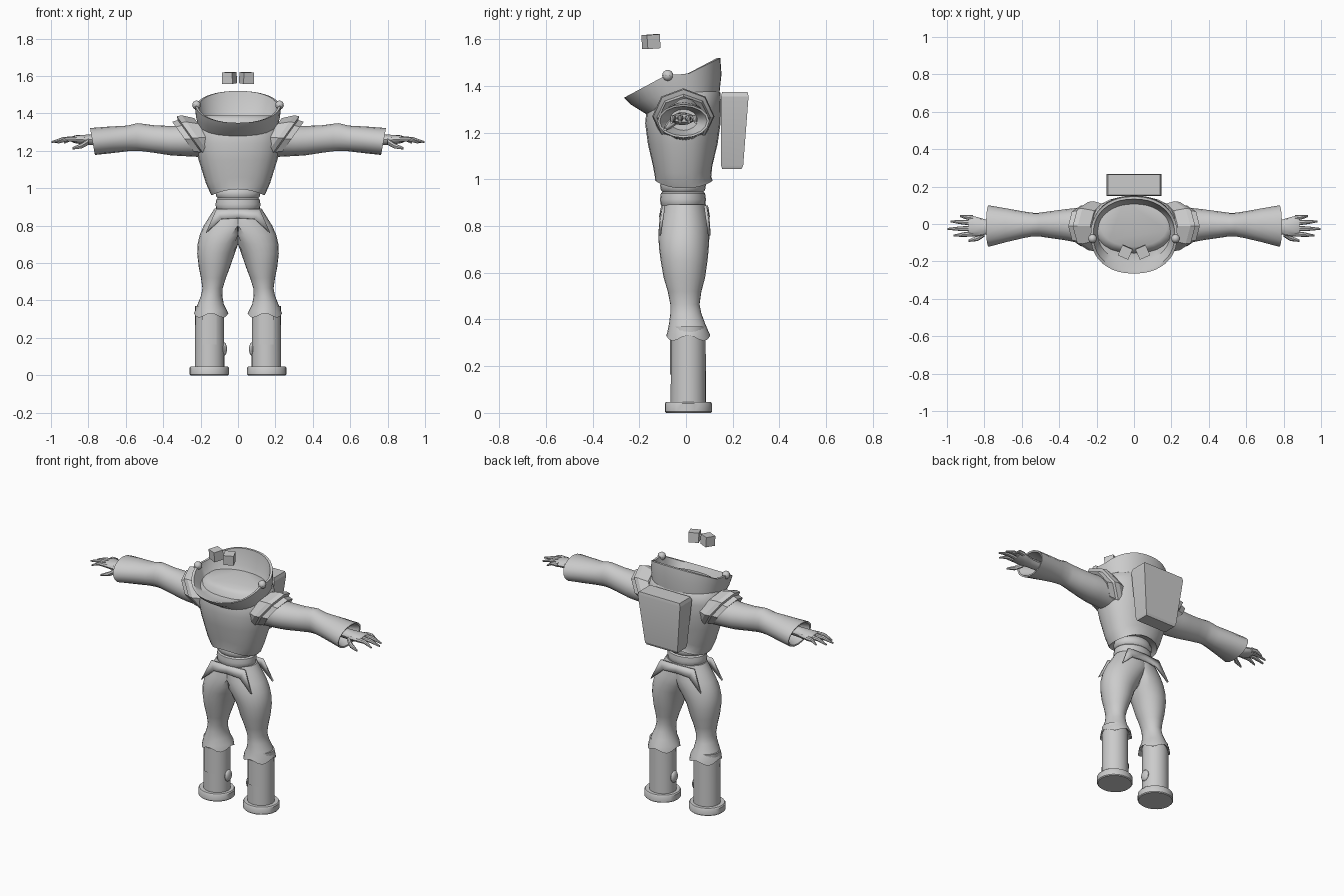
import bpy, bmesh, math
from mathutils import Vector, Matrix

if "Cube" in bpy.data.objects:
    bpy.data.objects.remove(bpy.data.objects["Cube"])

grey = bpy.data.materials.new("plain grey")
grey.diffuse_color = (0.6, 0.6, 0.6, 1)
grey.use_nodes = True
grey.node_tree.nodes["Principled BSDF"].inputs["Base Color"].default_value = grey.diffuse_color


def finish(name, bm, side=1, angle=35):
    """Turn a bmesh into a named object, mirrored in x when side is -1."""
    for v in bm.verts:
        v.co.x *= side
    bmesh.ops.recalc_face_normals(bm, faces=bm.faces)
    me = bpy.data.meshes.new(name)
    bm.to_mesh(me)
    bm.free()
    me.materials.append(grey)
    ob = bpy.data.objects.new(name, me)
    bpy.context.collection.objects.link(ob)
    bpy.ops.object.select_all(action='DESELECT')
    ob.select_set(True)
    bpy.context.view_layer.objects.active = ob
    bpy.ops.object.shade_smooth_by_angle(angle=math.radians(angle))
    return ob


def loft(name, rings, side=1, angle=35, caps=(True, True)):
    """Skin a list of equal closed point rings."""
    bm = bmesh.new()
    vs = [[bm.verts.new(p) for p in r] for r in rings]
    n = len(vs[0])
    for a, b in zip(vs, vs[1:]):
        for i in range(n):
            j = (i + 1) % n
            bm.faces.new((a[i], a[j], b[j], b[i]))
    if caps[0]:
        bm.faces.new(vs[0])
    if caps[1]:
        bm.faces.new(vs[-1])
    return finish(name, bm, side, angle)


def oval(a0, a1, b0, b1, n, power=1.0):
    """Rounded box outline between two limits on two axes."""
    out = []
    for i in range(n):
        t = 2 * math.pi * i / n
        c, s = math.cos(t), math.sin(t)
        c = math.copysign(abs(c) ** power, c)
        s = math.copysign(abs(s) ** power, s)
        out.append(((a0 + a1) / 2 + c * (a1 - a0) / 2, (b0 + b1) / 2 + s * (b1 - b0) / 2))
    return out


def zring(z, x0, x1, y0, y1, n=24, power=1.0):
    return [Vector((x, y, z)) for x, y in oval(x0, x1, y0, y1, n, power)]


def xring(x, y0, y1, z0, z1, n=16, shear=0.0):
    zc = (z0 + z1) / 2
    return [Vector((x + shear * (z - zc), y, z)) for y, z in oval(y0, y1, z0, z1, n)]


def finger(name, pts, radii, side):
    """Tapered digit along a short path."""
    loft(name, [xring(x, y - r, y + r, z - r, z + r, 8) for (x, y, z), r in zip(pts, radii)], side)


# torso, with a hem that hangs lower at the sides
torso = [zring(*r, power=0.88) for r in (
    (1.01, -.115, .115, -.10, .085), (0.995, -.142, .142, -.132, .115), (1.01, -.15, .15, -.133, .108),
    (1.06, -.172, .172, -.142, .113), (1.15, -.21, .21, -.163, .135), (1.24, -.232, .232, -.175, .148),
    (1.31, -.235, .235, -.168, .15), (1.37, -.215, .215, -.145, .148), (1.39, -.18, .18, -.12, .13))]
for ring in torso[:4]:
    for p in ring:
        p.z -= 0.032 * min(1, abs(p.x) / 0.14) ** 2
loft("torso", torso, caps=(True, True), angle=45)

# waist with two soft rolls
loft("waist", [zring(z, -r, r, -r * .86 - .008, r * .86 - .018) for z, r in (
    (.87, .10), (.895, .118), (.915, .12), (.94, .116), (.947, .108), (.955, .116),
    (.975, .12), (.99, .115), (1.02, .10))])


# collar: flares forward in front, stands up at the back, hollow inside
def rim_height(y):
    if y < -.1:
        return 1.35 + (y + .265) / .165 * .09
    return 1.45 + max(0, y - .0) / .14 * .07


def collar_ring(x, y0, y1, rim=0.0, zf=0.0, zb=0.0):
    ring = zring(0, -x, x, y0, y1, 40, .9)
    for p in ring:
        t = (p.y - y0) / (y1 - y0)
        p.z = (zf + (zb - zf) * t) * (1 - rim)
        if rim:
            q = -.265 + t * .405
            p.z += rim_height(q)
    return ring


collar = [collar_ring(.205, -.155, .14, 0, 1.27, 1.34),
          collar_ring(.225, -.235, .152, 0, 1.32, 1.45),
          collar_ring(.232, -.265, .147, 1),
          collar_ring(.218, -.25, .133, 1),
          collar_ring(.195, -.20, .12, 0, 1.335, 1.42),
          collar_ring(.165, -.155, .10, 0, 1.34, 1.375),
          collar_ring(.09, -.115, .07, 0, 1.345, 1.36),
          collar_ring(.05, -.08, .03, 0, 1.315, 1.32)]
loft("collar", collar, caps=(False, True))

# backpack: a tapered box with softened edges
pack = [[Vector(p) for p in ((-w, y0, z), (w, y0, z), (w, y1, z), (-w, y1, z))]
        for z, w, y0, y1 in ((1.045, .105, .155, .238), (1.06, .112, .15, .245),
                             (1.355, .146, .15, .268), (1.375, .14, .155, .264))]
loft("backpack", pack, angle=20)

# hip flaps, front and back
for name, top, low in (("front_hip_flap", -.10, -.125), ("back_hip_flap", .088, .112)):
    bm = bmesh.new()
    half = ((.0, .888), (.115, .888), (.172, .76), (.09, .835), (.0, .84))
    for s in (1, -1):
        v = []
        for x, z in half:
            k = (.888 - z) / .128
            bend = (x / .172) ** 2 * .012
            y = top + (low - top) * k
            v.append(bm.verts.new((x * s, y - math.copysign(bend, y), z)))
        bm.faces.new((v[0], v[1], v[3], v[4]))
        bm.faces.new((v[1], v[2], v[3]))
    bmesh.ops.remove_doubles(bm, verts=bm.verts, dist=1e-4)
    flap = finish(name, bm, angle=20)
    mod = flap.modifiers.new("thickness", 'SOLIDIFY')
    mod.thickness = .012
    mod.offset = 0

for side, tag in ((1, "left"), (-1, "right")):
    # trouser leg, flat where it meets the other leg
    leg = [zring(*r) for r in (
        (.893, -.125, .125, -.10, .085), (.85, -.13, .152, -.107, .092), (.80, -.11, .183, -.115, .10),
        (.75, -.06, .205, -.118, .10), (.70, -.015, .216, -.115, .097), (.65, .018, .218, -.108, .092),
        (.58, .042, .21, -.096, .082), (.52, .065, .198, -.078, .066), (.465, .082, .19, -.067, .058),
        (.425, .084, .198, -.067, .066), (.38, .076, .216, -.073, .083), (.345, .058, .23, -.08, .098),
        (.32, .052, .236, -.085, .104), (.325, .062, .226, -.075, .094), (.36, .085, .21, -.06, .075))]
    for k, ring in enumerate(leg):
        for i, p in enumerate(ring):
            p.x = max(p.x, 0)
            if k in (12, 13):
                p.z += .012 * math.cos(4 * 2 * math.pi * i / 24)
    loft("trouser_leg_" + tag, leg, side, angle=50)

    # boot shaft and sole
    loft("boot_shaft_" + tag, [zring(z, .152 - r, .152 + r, .01 - r * .96, .01 + r * .96, 24)
                               for z, r in ((.03, .079), (.37, .077))], side)
    loft("boot_sole_" + tag, [zring(z, .154 - r, .154 + r, .01 - r * .96, .01 + r * .96, 24)
                              for z, r in ((0, .1), (.005, .105), (.04, .105), (.047, .1), (.047, .07))], side)
    # raised plate on the shin
    plate = [[Vector((.152 + .084 * math.sin(a) * k, .01 - .081 * math.cos(a) * k, z))
              for a in (-.45, -.2, .2, .45)] for z, k in ((.165, .93), (.165, 1), (.32, 1), (.32, .93))]
    loft("shin_plate_" + tag, plate, side)
    # oval button on the inner side of the boot
    bm = bmesh.new()
    bmesh.ops.create_uvsphere(bm, u_segments=16, v_segments=10, radius=1,
                              matrix=Matrix.Translation((.075, .01, .14)) @ Matrix.Diagonal((.016, .03, .036, 1)))
    finish("boot_button_" + tag, bm, side)

    # faceted shoulder cap, slanted outwards at the top
    loft("shoulder_cap_" + tag, [xring(x, y0, y1, z0, z1, 8, .72) for x, y0, y1, z0, z1 in (
        (.16, -.125, .105, 1.17, 1.375), (.215, -.145, .122, 1.15, 1.39), (.245, -.14, .118, 1.155, 1.385),
        (.25, -.125, .105, 1.165, 1.365), (.285, -.118, .098, 1.17, 1.355), (.28, -.10, .08, 1.19, 1.335))], side, 20)

    # sleeve with an open flared cuff
    loft("sleeve_" + tag, [xring(x, y0, y1, z0, z1, 16, sh) for x, y0, y1, z0, z1, sh in (
        (.20, -.105, .088, 1.165, 1.345, .5), (.31, -.098, .085, 1.172, 1.335, .2), (.36, -.088, .08, 1.176, 1.333, 0),
        (.45, -.075, .068, 1.19, 1.337, 0), (.51, -.066, .06, 1.198, 1.345, 0), (.54, -.066, .06, 1.20, 1.348, 0),
        (.59, -.075, .067, 1.198, 1.335, 0), (.68, -.096, .083, 1.188, 1.33, .1), (.778, -.122, .10, 1.178, 1.322, .18),
        (.776, -.112, .09, 1.187, 1.313, .18), (.69, -.07, .05, 1.21, 1.30, 0))], side, 40)

    # hand
    loft("palm_" + tag, [xring(*r, 12) for r in (
        (.68, -.05, .015, 1.235, 1.29), (.78, -.052, .02, 1.232, 1.288), (.82, -.064, .032, 1.232, 1.286),
        (.865, -.068, .044, 1.24, 1.284), (.885, -.062, .04, 1.245, 1.278))], side)
    for i, (y0, y1, tip, z) in enumerate(((.032, .042, .93, 1.243), (.006, .014, .98, 1.246),
                                          (-.024, -.026, .998, 1.247), (-.052, -.062, .965, 1.243))):
        mid = (.865 + tip) / 2
        finger("finger_%d_%s" % (i + 1, tag), ((.86, y0, 1.262), (mid, (y0 + y1) / 2, 1.263), (tip, y1, z)),
               (.015, .012, .005), side)
    finger("thumb_" + tag, ((.80, -.05, 1.25), (.835, -.076, 1.228), (.885, -.09, 1.213)),
           (.018, .015, .006), side)

    # stud where the collar halves meet
    bm = bmesh.new()
    bmesh.ops.create_uvsphere(bm, u_segments=10, v_segments=8, radius=.024,
                              matrix=Matrix.Translation((.222, -.078, 1.445)))
    finish("collar_stud_" + tag, bm, side)

    # floating eye block
    bm = bmesh.new()
    bmesh.ops.create_cube(bm, size=.06, matrix=Matrix.Translation((.046, -.15, 1.59))
                          @ Matrix.Rotation(math.radians(24), 4, 'Z') @ Matrix.Rotation(math.radians(4), 4, 'X'))
    finish("eye_block_" + tag, bm, side)
